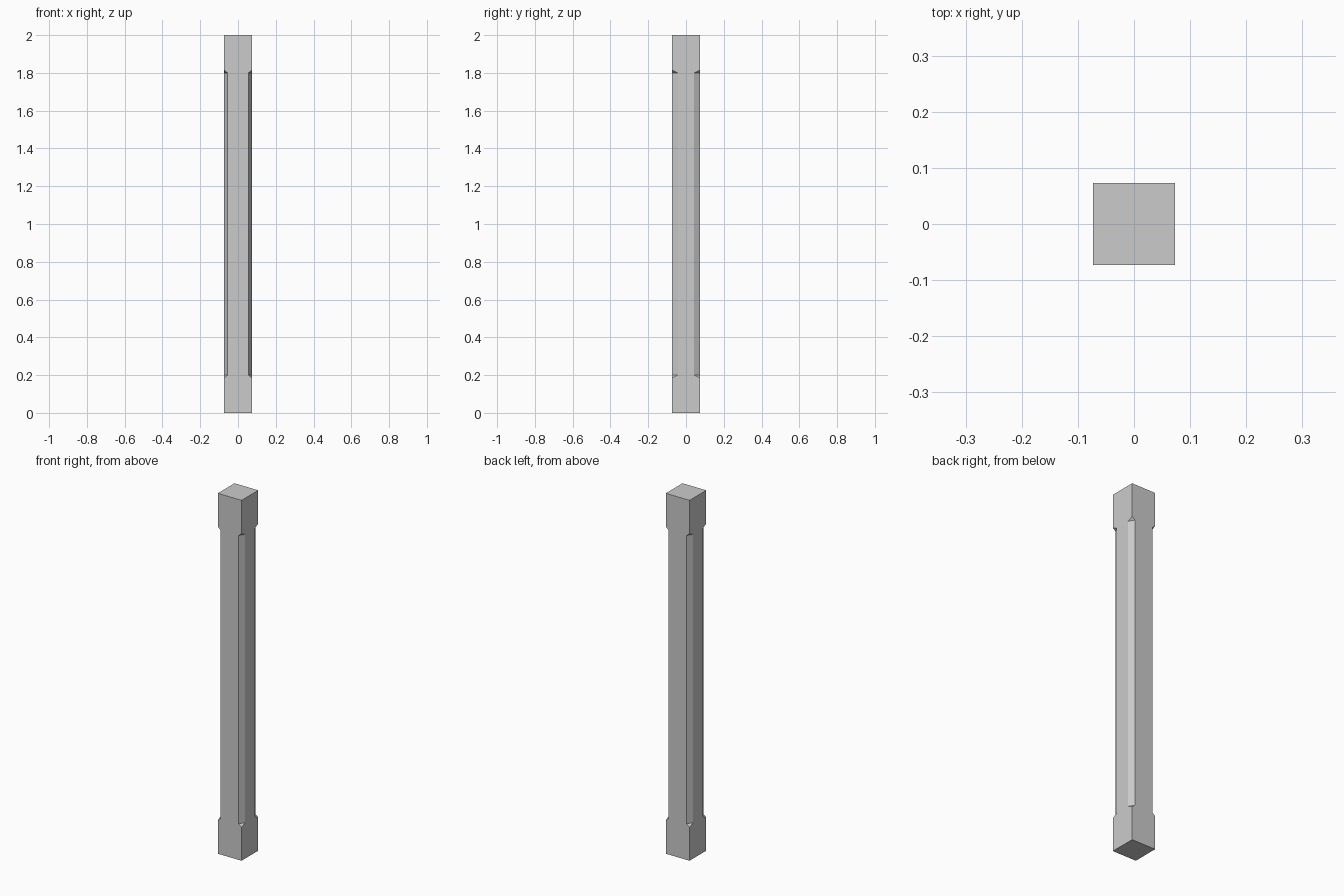
import bpy, bmesh

old = bpy.data.objects.get("Cube")
if old:
    bpy.data.objects.remove(old, do_unlink=True)

HALF, HEIGHT = 0.073, 2.0
CUT_X, CUT_Y = 0.018, 0.03        # chamfer widths on the front and side faces
APEX, BASE = 0.185, 0.2           # where the chamfer stop begins and ends

grey = bpy.data.materials.new("light grey")
grey.use_nodes = True
colour = (0.6, 0.6, 0.6, 1)
grey.diffuse_color = colour
grey.node_tree.nodes["Principled BSDF"].inputs["Base Color"].default_value = colour

bm = bmesh.new()
corners = [(-1, -1), (1, -1), (1, 1), (-1, 1)]


def column(sx, sy, cut_x=0, cut_y=0, levels=()):
    """Vertices up one vertical line, moved in from the corner."""
    return [bm.verts.new((sx * (HALF - cut_x), sy * (HALF - cut_y), z)) for z in levels]


# Corner lines of the square ends, and both edges of each chamfer
edge = [column(*c, levels=(0, APEX, HEIGHT - APEX, HEIGHT)) for c in corners]
on_front = [column(*c, cut_x=CUT_X, levels=(BASE, HEIGHT - BASE)) for c in corners]
on_side = [column(*c, cut_y=CUT_Y, levels=(BASE, HEIGHT - BASE)) for c in corners]

for i in range(4):
    j = (i + 1) % 4
    inner = on_front if i % 2 == 0 else on_side
    # Flat side, narrowed between the two ends
    bm.faces.new([edge[i][0], edge[j][0], edge[j][1], *inner[j],
                  *edge[j][2:], *reversed(edge[i][2:]),
                  *reversed(inner[i]), edge[i][1]])
    # Chamfer and its sloped triangular stops
    a, b = on_front[i], on_side[i]
    bm.faces.new([a[0], b[0], b[1], a[1]])
    bm.faces.new([edge[i][1], b[0], a[0]])
    bm.faces.new([edge[i][2], a[1], b[1]])

# End caps
bm.faces.new([e[0] for e in edge])
bm.faces.new([e[3] for e in edge])
bmesh.ops.recalc_face_normals(bm, faces=bm.faces[:])

mesh = bpy.data.meshes.new("post")
bm.to_mesh(mesh)
bm.free()
mesh.materials.append(grey)
bpy.context.collection.objects.link(bpy.data.objects.new("post", mesh))
